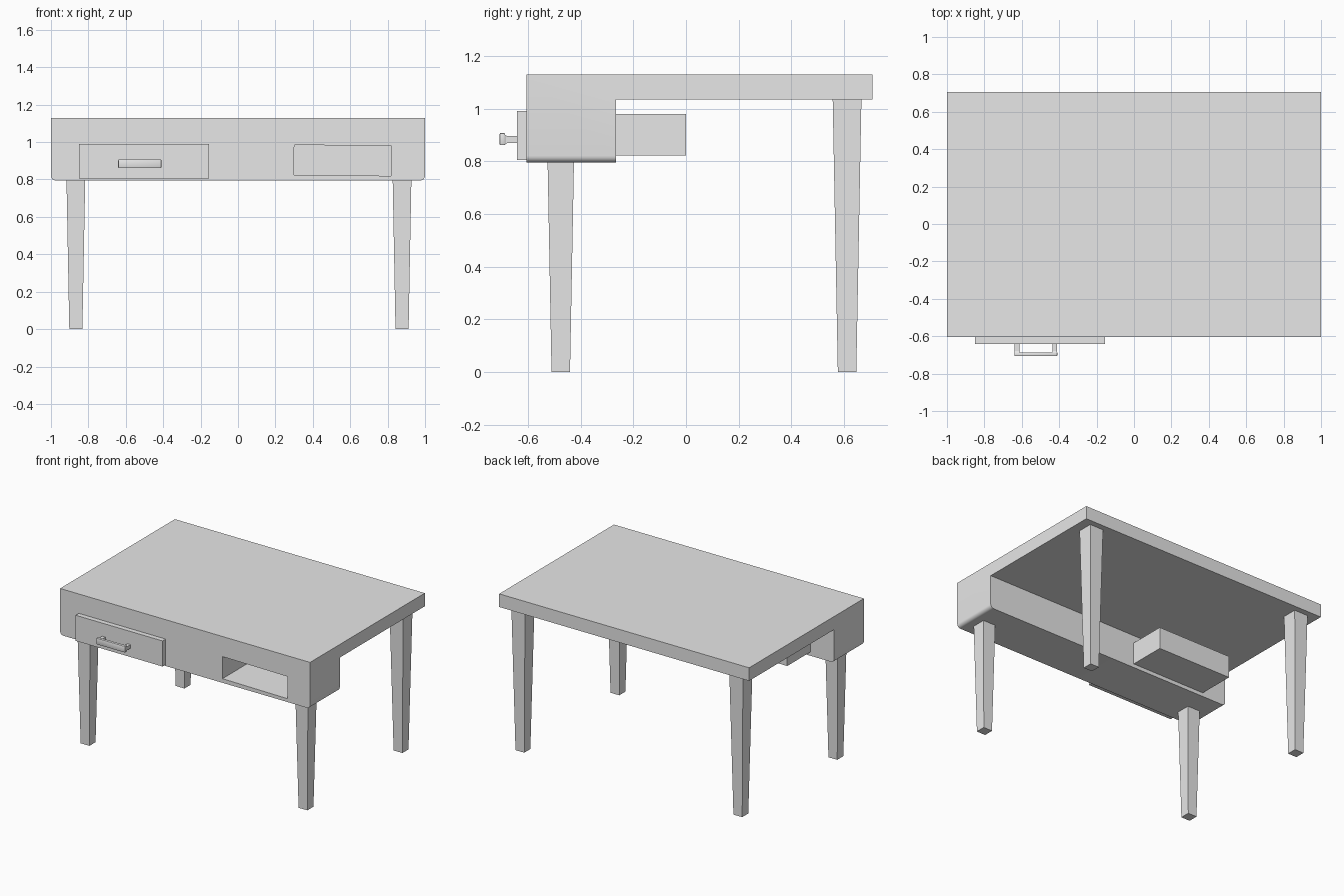
import bpy, bmesh, math
from mathutils import Matrix

cube = bpy.data.objects.get("Cube")
if cube:
    bpy.data.objects.remove(cube, do_unlink=True)

grey = bpy.data.materials.new("plain grey")
grey.use_nodes = True
grey.diffuse_color = (0.8, 0.8, 0.8, 1)
grey.node_tree.nodes["Principled BSDF"].inputs["Base Color"].default_value = (0.8, 0.8, 0.8, 1)


def add_object(name, bm):
    bmesh.ops.recalc_face_normals(bm, faces=bm.faces[:])
    mesh = bpy.data.meshes.new(name)
    bm.to_mesh(mesh)
    bm.free()
    mesh.materials.append(grey)
    obj = bpy.data.objects.new(name, mesh)
    bpy.context.collection.objects.link(obj)
    return obj


def make_active(obj):
    bpy.ops.object.select_all(action='DESELECT')
    obj.select_set(True)
    bpy.context.view_layer.objects.active = obj


def box(name, x, y, z, bevel=0):
    """Box from its (low, high) range on each axis."""
    bm = bmesh.new()
    bmesh.ops.create_cube(bm, size=1)
    for v in bm.verts:
        v.co = [r[0] if c < 0 else r[1] for c, r in zip(v.co, (x, y, z))]
    if bevel:
        bmesh.ops.bevel(bm, geom=bm.edges[:], offset=bevel, segments=2,
                        profile=0.5, affect='EDGES')
    return add_object(name, bm)


def frustum(name, half_low, half_high, length, matrix):
    """Square tapered bar along local z, starting at the origin."""
    bm = bmesh.new()
    bmesh.ops.create_cube(bm, size=2)
    for v in bm.verts:
        half = half_low if v.co.z < 0 else half_high
        v.co = (v.co.x * half, v.co.y * half, 0 if v.co.z < 0 else length)
    bm.transform(matrix)
    return add_object(name, bm)


# Table top and front apron: one L-shaped profile swept across the width
FRONT, BACK, APRON_BACK = -0.605, 0.707, -0.265
TOP, UNDER, LOW = 1.13, 1.035, 0.795
profile = [(FRONT, TOP), (FRONT, LOW), (APRON_BACK, LOW),
           (APRON_BACK, UNDER), (BACK, UNDER), (BACK, TOP)]
bm = bmesh.new()
face = bm.faces.new([bm.verts.new((-1, y, z)) for y, z in profile])
sweep = bmesh.ops.extrude_face_region(bm, geom=[face])
for item in sweep["geom"]:
    if isinstance(item, bmesh.types.BMVert):
        item.co.x = 1
# Rounded lower ends of the apron
ends = [e for e in bm.edges
        if all(abs(v.co.z - LOW) < 0.001 for v in e.verts)
        and abs(e.verts[0].co.x - e.verts[1].co.x) < 0.001]
bmesh.ops.bevel(bm, geom=ends, offset=0.026, segments=6, profile=0.5, affect='EDGES')
table = add_object("table_top_and_apron", bm)

# Empty drawer opening, very slightly tilted
opening = box("opening_cutter", (-0.26, 0.26), (-0.7, -0.275), (-0.08, 0.08))
opening.data.transform(Matrix.Translation((0.56, 0, 0.902)) @ Matrix.Rotation(math.radians(0.6), 4, 'Y'))
opening.hide_render = True
cut = table.modifiers.new("opening", 'BOOLEAN')
cut.object = opening
cut.operation = 'DIFFERENCE'
cut.solver = 'EXACT'
make_active(table)
bpy.ops.object.modifier_apply(modifier=cut.name)
bpy.data.objects.remove(opening, do_unlink=True)
bpy.ops.object.shade_smooth_by_angle(angle=math.radians(30))

# Tapered legs
for side, x in (("right", -0.867), ("left", 0.877)):
    for end, y in (("front", -0.475), ("rear", 0.611)):
        frustum(f"{end}_{side}_leg", 0.035, 0.0545, UNDER + 0.002,
                Matrix.Translation((x, y, 0)))

# Drawer
box("drawer_front", (-0.85, -0.155), (-0.641, FRONT), (0.805, 0.99))
box("drawer_box", (-0.81, -0.22), (-0.62, 0), (0.822, 0.98))

# Drawer handle: bar on two posts that flare into it
bar = box("handle_bar", (-0.64, -0.41), (-0.707, -0.686), (0.861, 0.907), bevel=0.004)
make_active(bar)
bpy.ops.object.shade_smooth_by_angle(angle=math.radians(30))
for side, x in (("right", -0.626), ("left", -0.424)):
    turn = Matrix.Translation((x, -0.638, 0.882)) @ Matrix.Rotation(math.pi / 2, 4, 'X')
    frustum(f"{side}_handle_post", 0.013, 0.013, 0.05, turn)
    flare = Matrix.Translation((x, -0.677, 0.882)) @ Matrix.Rotation(math.pi / 2, 4, 'X')
    frustum(f"{side}_handle_flare", 0.012, 0.019, 0.011, flare @ Matrix.Diagonal((0.8, 1, 1, 1)))
